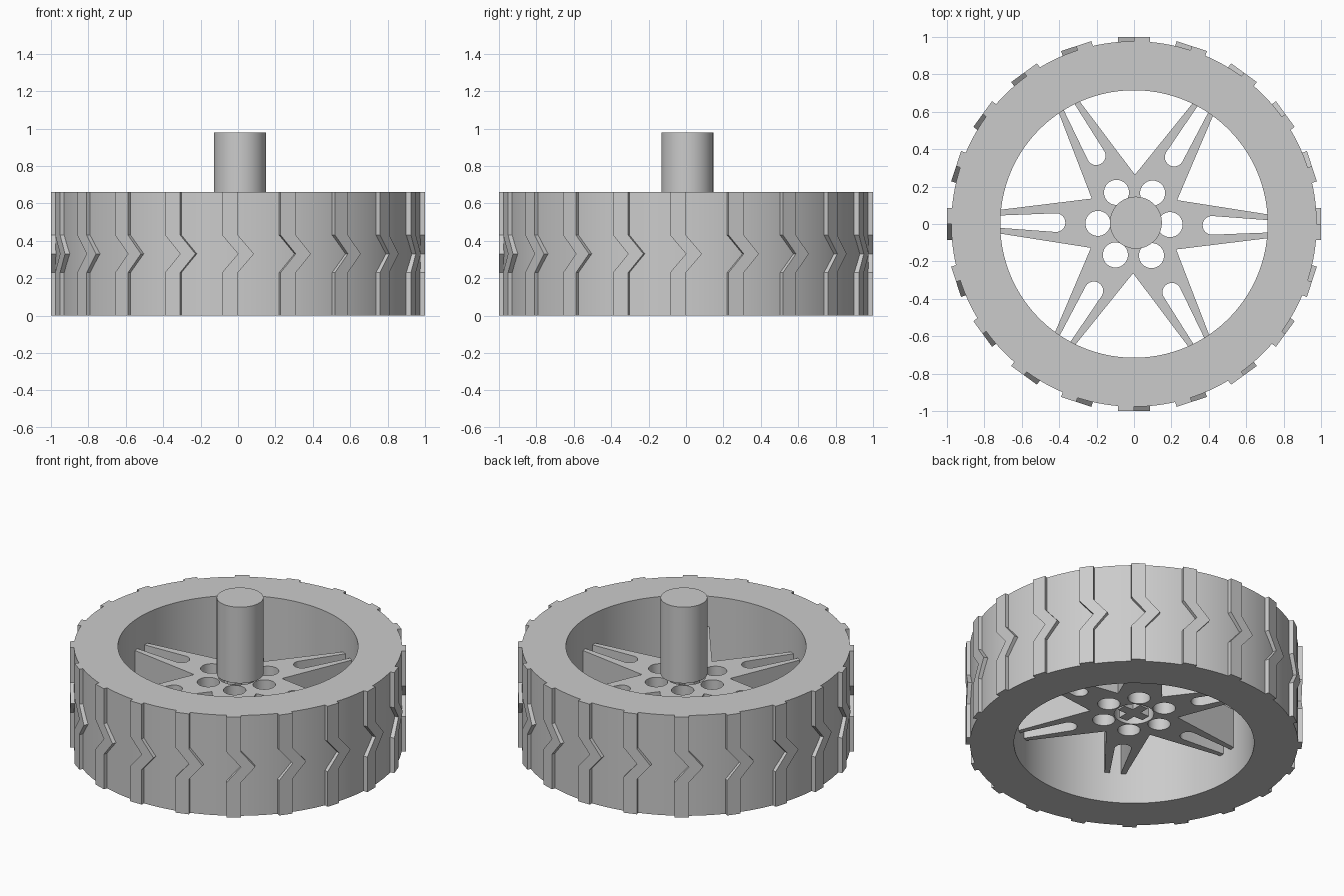
import bpy, bmesh, math
from mathutils import Matrix, Vector

if "Cube" in bpy.data.objects:
    bpy.data.objects.remove(bpy.data.objects["Cube"])

grey = bpy.data.materials.new("plain grey")
grey.use_nodes = True
COLOUR = (0.6, 0.6, 0.6, 1)
grey.diffuse_color = COLOUR
grey.node_tree.nodes["Principled BSDF"].inputs["Base Color"].default_value = COLOUR

HEIGHT = 0.66
PLATE_LOW, PLATE_HIGH = 0.20, 0.46
AXLE_LOW, AXLE_HIGH = 0.48, 0.98
AXLE_X, AXLE_Y = 0.01, 0.007


def smooth(ob):
    bpy.ops.object.select_all(action='DESELECT')
    ob.select_set(True)
    bpy.context.view_layer.objects.active = ob
    bpy.ops.object.shade_smooth_by_angle(angle=math.radians(30))


def finish(bm, name):
    """Turn a bmesh into a shaded object with the grey material."""
    bmesh.ops.recalc_face_normals(bm, faces=bm.faces)
    mesh = bpy.data.meshes.new(name)
    bm.to_mesh(mesh)
    bm.free()
    mesh.materials.append(grey)
    ob = bpy.data.objects.new(name, mesh)
    bpy.context.collection.objects.link(ob)
    smooth(ob)
    return ob


def prism(bm, points, offset):
    """Extrude a closed outline of 3D points along an offset."""
    face = bm.faces.new([bm.verts.new(p) for p in points])
    base = list(face.verts)
    new = bmesh.ops.extrude_face_region(bm, geom=[face], use_keep_orig=True)["geom"]
    top = [g for g in new if isinstance(g, bmesh.types.BMVert)]
    bmesh.ops.translate(bm, vec=offset, verts=top)
    return base + top


def rod(bm, radius, low, high, x=0, y=0, segments=64):
    bmesh.ops.create_cone(bm, cap_ends=True, segments=segments,
                          radius1=radius, radius2=radius, depth=high - low,
                          matrix=Matrix.Translation((x, y, (low + high) / 2)))


# Tyre body: a rectangular section spun around the axis
bm = bmesh.new()
section = [(0.715, 0), (0.977, 0), (0.977, HEIGHT), (0.715, HEIGHT)]
verts = [bm.verts.new((r, 0, z)) for r, z in section]
edges = [bm.edges.new((verts[i], verts[i - 1])) for i in range(4)]
bmesh.ops.spin(bm, geom=verts + edges, cent=(0, 0, 0), axis=(0, 0, 1),
               angle=math.tau, steps=160, use_merge=True)
bmesh.ops.remove_doubles(bm, verts=bm.verts, dist=0.0001)
finish(bm, "tyre")

# Tread: flat chevron bars repeated around the tyre
bm = bmesh.new()
W = 0.085
left = [(-W, 0), (-W, 0.23), (0, 0.33), (-W, 0.43), (-W, HEIGHT)]
outline = left + [(x + W, z) for x, z in reversed(left)]
for i in range(20):
    bar = prism(bm, [(x, -1, z) for x, z in outline], (0, 0.04, 0))
    bmesh.ops.rotate(bm, verts=bar, cent=(0, 0, 0),
                     matrix=Matrix.Rotation(math.tau * i / 20, 3, 'Z'))
finish(bm, "tread_bars")

# Spoke plate: star outline with a rounded open slot in each spoke
TILT = math.radians(-1)
spoke = [(0.228, -0.132), (0.72, -0.063), (0.72, -0.033)]
for k in range(13):
    a = -math.pi / 2 - math.pi * k / 12
    spoke.append((0.417 + 0.05 * math.cos(a), 0.05 * math.sin(a)))
spoke += [(0.72, 0.033), (0.72, 0.063)]
star = []
for i in range(6):
    turn = Matrix.Rotation(TILT + math.tau * i / 6, 3, 'Z')
    star += [turn @ Vector((x, y, PLATE_LOW)) for x, y in spoke]
bm = bmesh.new()
prism(bm, star, (0, 0, PLATE_HIGH - PLATE_LOW))
plate = finish(bm, "spoke_plate")

# Round holes around the hub and the bore in the middle
bm = bmesh.new()
for i in range(6):
    a = TILT + math.tau * i / 6
    rod(bm, 0.067, 0.1, 0.6, 0.193 * math.cos(a), 0.193 * math.sin(a), 40)
rod(bm, 0.118, 0.1, 0.6)
cutter = finish(bm, "hub_hole_cutter")
cutter.hide_render = True
cut = plate.modifiers.new("hub holes", 'BOOLEAN')
cut.object = cutter
cut.operation = 'DIFFERENCE'
cut.solver = 'EXACT'
bpy.context.view_layer.objects.active = plate
bpy.ops.object.modifier_apply(modifier=cut.name)
bpy.data.objects.remove(cutter)
smooth(plate)

# Axle
bm = bmesh.new()
rod(bm, 0.139, AXLE_LOW, AXLE_HIGH, AXLE_X, AXLE_Y)
finish(bm, "axle")

# Cross-shaped key below the axle, standing in the bore
ARM, HALF = 0.095, 0.03
centre = Vector((AXLE_X, AXLE_Y, PLATE_LOW))
cross = []
for i in range(4):
    turn = Matrix.Rotation(math.pi / 2 * i, 3, 'Z')
    for x, y in [(ARM, -HALF), (ARM, HALF), (HALF, HALF)]:
        cross.append(centre + turn @ Vector((x, y, 0)))
bm = bmesh.new()
prism(bm, cross, (0, 0, AXLE_LOW - PLATE_LOW))
finish(bm, "axle_key")
